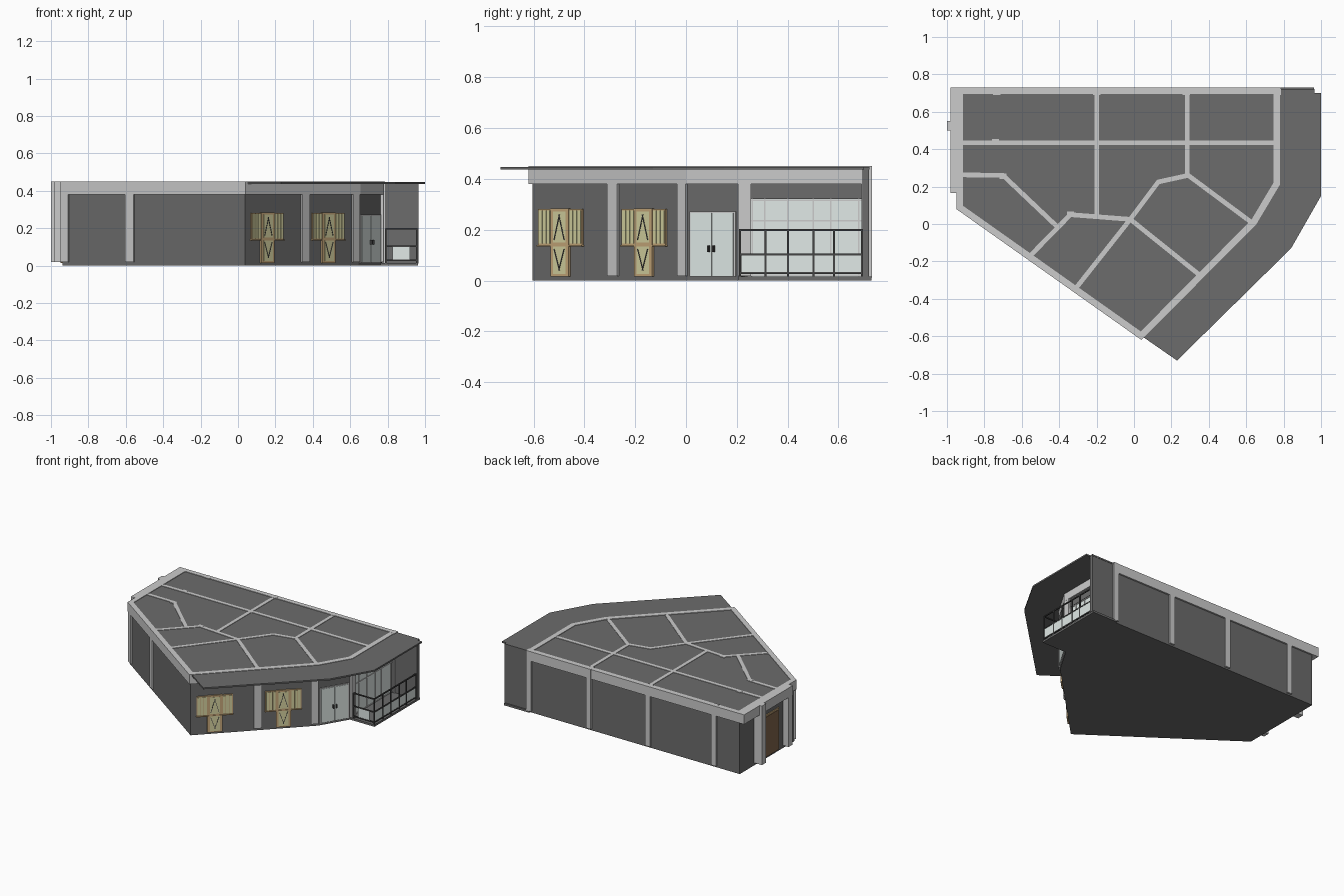
import bpy, bmesh
from mathutils import Vector, Matrix

if "Cube" in bpy.data.objects:
    bpy.data.objects.remove(bpy.data.objects["Cube"])


def mat(name, r, g, b):
    m = bpy.data.materials.new(name)
    m.diffuse_color = (r, g, b, 1)
    m.use_nodes = True
    m.node_tree.nodes["Principled BSDF"].inputs["Base Color"].default_value = m.diffuse_color
    return m


DARK = mat("dark_grey", 0.15, 0.15, 0.15)
RAIL = mat("rail_grey", 0.06, 0.06, 0.06)
WOOD = mat("pale_wood", 0.58, 0.40, 0.20)
PANE = mat("pane", 0.68, 0.66, 0.36)
BROWN = mat("brown_door", 0.22, 0.13, 0.07)
GLASS = mat("glass", 0.75, 0.82, 0.80)


def extrude(name, bottom, offset, material=None):
    """Solid from a polygon swept along a vector."""
    bm = bmesh.new()
    a = [bm.verts.new(p) for p in bottom]
    b = [bm.verts.new(Vector(p) + Vector(offset)) for p in bottom]
    bm.faces.new(a)
    bm.faces.new(b)
    for i in range(len(a)):
        j = (i + 1) % len(a)
        bm.faces.new((a[i], a[j], b[j], b[i]))
    bmesh.ops.recalc_face_normals(bm, faces=bm.faces)
    me = bpy.data.meshes.new(name)
    bm.to_mesh(me)
    bm.free()
    ob = bpy.data.objects.new(name, me)
    bpy.context.collection.objects.link(ob)
    if material:
        me.materials.append(material)
    return ob


def slab(name, pts, z0, z1, material=None):
    return extrude(name, [(x, y, z0) for x, y in pts], (0, 0, z1 - z0), material)


def box(name, x0, x1, y0, y1, z0, z1, material=None):
    return slab(name, [(x0, y0), (x1, y0), (x1, y1), (x0, y1)], z0, z1, material)


def offset_path(pts, d, closed=False):
    """Path moved to its left by d with mitred corners."""
    P = [Vector(p) for p in pts]
    n, out = len(P), []
    for i in range(n):
        dirs = []
        if i > 0 or closed:
            dirs.append((P[i] - P[i - 1]).normalized())
        if i < n - 1 or closed:
            dirs.append((P[(i + 1) % n] - P[i]).normalized())
        ns = [Vector((-v.y, v.x)) for v in dirs]
        m = (ns[0] + ns[-1]).normalized()
        out.append(P[i] + m * (d / m.dot(ns[0])))
    return out


def strip(name, pts, d0, d1, z0, z1, material=None, closed=False):
    """Run of mitred boxes along a path between two offsets."""
    a, b = offset_path(pts, d0, closed), offset_path(pts, d1, closed)
    for i in range(len(a) - (not closed)):
        j = (i + 1) % len(a)
        slab(name, [a[i], a[j], b[j], b[i]], z0, z1, material)


class Face:
    """Wall frame: u along the wall, n outward, z up."""
    def __init__(self, a, b):
        self.a = Vector((*a, 0))
        self.u = (Vector((*b, 0)) - self.a).normalized()
        self.n = Vector((self.u.y, -self.u.x, 0))

    def poly(self, name, uz, n0, n1, material=None):
        pts = [self.a + self.u * u + self.n * n0 + Vector((0, 0, z)) for u, z in uz]
        return extrude(name, pts, self.n * (n1 - n0), material)

    def box(self, name, u0, u1, z0, z1, n0, n1, material=None):
        return self.poly(name, [(u0, z0), (u1, z0), (u1, z1), (u0, z1)], n0, n1, material)


OUT = [(-0.95, 0.08), (0.04, -0.62), (0.655, 0), (0.78, 0.21), (0.78, 0.73), (-0.95, 0.73)]
BEAM0, TOP = 0.38, 0.45
front_left, front_right, entry, terrace = [Face(OUT[i], OUT[i + 1]) for i in range(4)]

# floors and roof
slab("floor_slab", offset_path(OUT, 0.012, True), 0, 0.015, DARK)
slab("balcony_floor", [(0.76, 0.205), (0.962, 0.205), (0.962, 0.73), (0.76, 0.73)], 0, 0.015, DARK)
slab("roof_panel", offset_path(OUT, 0.02, True), 0.43, 0.446, DARK)
slab("roof_overhang", [(0.05, -0.605), (0.23, -0.73), (0.84, -0.13), (1, 0.15), (1, 0.70),
                       (0.965, 0.70), (0.965, 0.722), (0.76, 0.722), (0.76, 0.21), (0.64, 0.01)],
     0.436, 0.447, DARK)

# outer walls and perimeter beam
strip("wall", OUT[4:] + OUT[:4], 0.012, 0.04, 0.012, 0.43, DARK)
strip("perimeter_beam", OUT, 0, 0.035, BEAM0, TOP, closed=True)
box("left_beam", -0.982, -0.93, 0.165, 0.73, BEAM0, TOP)
box("balcony_end_wall", 0.77, 0.965, 0.695, 0.72, 0.012, 0.44, DARK)

# roof beams
W = 0.0125
for path in ([(-0.94, 0.435), (0.76, 0.435)],
             [(-0.2, 0.71), (-0.2, 0.04)],
             [(0.285, 0.71), (0.285, 0.25)],
             [(-0.94, 0.263), (-0.70, 0.26), (-0.41, -0.015)],
             [(-0.565, -0.18), (-0.34, 0.05), (-0.02, 0.025)],
             [(-0.32, -0.355), (-0.02, 0.025), (0.13, 0.225), (0.29, 0.26), (0.64, 0)],
             [(-0.02, 0.025), (0.36, -0.28)]):
    strip("roof_beam", path, -W, W, BEAM0, TOP - 0.001)
for x, y in ((-0.74, 0.44), (-0.70, 0.255), (-0.34, 0.053)):
    box("inner_column", x - 0.018, x + 0.018, y - 0.015, y + 0.015, 0.015, TOP - 0.0005)

# columns
for x in (0.765, 0.28, -0.2, -0.735):
    box("back_column", x - 0.02, x + 0.02, 0.69, 0.731, 0.012, TOP + 0.0005)
box("left_column", -1, -0.93, 0.50, 0.55, 0.018, TOP)
box("left_column", -0.982, -0.93, 0.17, 0.215, 0.018, TOP)
for wall, spans in ((front_left, [(0, 0.05), (0.422, 0.477)]),
                    (front_right, [(0.435, 0.49), (0.822, 0.87)]),
                    (terrace, [(-0.005, 0.045)])):
    for u0, u1 in spans:
        wall.box("wall_column", u0, u1, 0.018, BEAM0, -0.035, -0.001)

# left side door
box("side_door_frame", -0.944, -0.92, 0.27, 0.45, 0.015, 0.32, WOOD)
box("side_door", -0.948, -0.93, 0.285, 0.435, 0.015, 0.308, BROWN)

# T-shaped windows on the front right wall
f = front_right
for c in (0.172, 0.635):
    f.box("window_wing_frame", c - 0.122, c + 0.122, 0.138, 0.282, -0.03, -0.004, WOOD)
    f.box("window_stem_frame", c - 0.05, c + 0.05, 0.015, 0.284, -0.03, 0.0, WOOD)
    for z0, z1 in ((0.025, 0.135), (0.15, 0.272)):
        f.box("window_stem_pane", c - 0.034, c + 0.034, z0, z1, -0.02, 0.002, PANE)
    for s in (-1, 1):
        for k in range(3):
            m = c + s * (0.063 + k * 0.022)
            f.box("window_slat", m - 0.009, m + 0.009, 0.145, 0.276, -0.02, 0.0, PANE)
        # opening bars forming a chevron above and below
        for z0, z1 in ((0.04, 0.125), (0.26, 0.16)):
            tip, foot = (c, z0), (c + s * 0.03, z1)
            f.poly("window_bar", [tip, foot, (foot[0] - s * 0.004, foot[1]), (c - s * 0.004, z0)],
                   0, 0.004, RAIL)
    f.box("window_sill", c - 0.125, c + 0.125, 0.134, 0.140, -0.03, 0.003, WOOD)

# entry double door
entry.box("entry_door_frame", 0.012, 0.222, 0.015, 0.272, -0.03, -0.006)
for u0, u1, h in ((0.02, 0.115, 0.105), (0.118, 0.214, 0.128)):
    entry.box("entry_door_leaf", u0, u1, 0.018, 0.266, -0.02, -0.002, GLASS)
    entry.box("door_handle", h - 0.003, h + 0.003, 0.112, 0.138, -0.003, 0.01, RAIL)

# terrace glazing
t = terrace
t.box("terrace_lintel", 0.04, 0.50, 0.32, 0.43, -0.035, -0.012, DARK)
t.box("terrace_glass", 0.045, 0.50, 0.015, 0.32, -0.026, -0.018, GLASS)
for u in (0.05, 0.10, 0.19, 0.29, 0.36, 0.47):
    t.box("glazing_mullion", u - 0.003, u + 0.003, 0.015, 0.32, -0.03, -0.014)
for z in (0.02, 0.235, 0.316):
    t.box("glazing_rail", 0.045, 0.48, z - 0.003, z + 0.003, -0.03, -0.014)

# balcony railing on two sides
R = 0.004
for face, length, posts in ((Face((0.79, 0.212), (0.955, 0.212)), 0.165, (0, 0.165)),
                            (Face((0.955, 0.212), (0.955, 0.695)), 0.483,
                             (0.1, 0.19, 0.29, 0.37, 0.48))):
    for z in (0.03, 0.103, 0.198):
        face.box("railing_bar", 0, length, z - R, z + R, -R, R, RAIL)
    for u in posts:
        face.box("railing_post", u - R, u + R, 0.012, 0.198, -R, R, RAIL)
    inset = 0.035 if length < 0.2 else 0.006
    face.box("railing_panel", inset, length - inset, 0.034, 0.099, -0.002, 0.002, GLASS)
